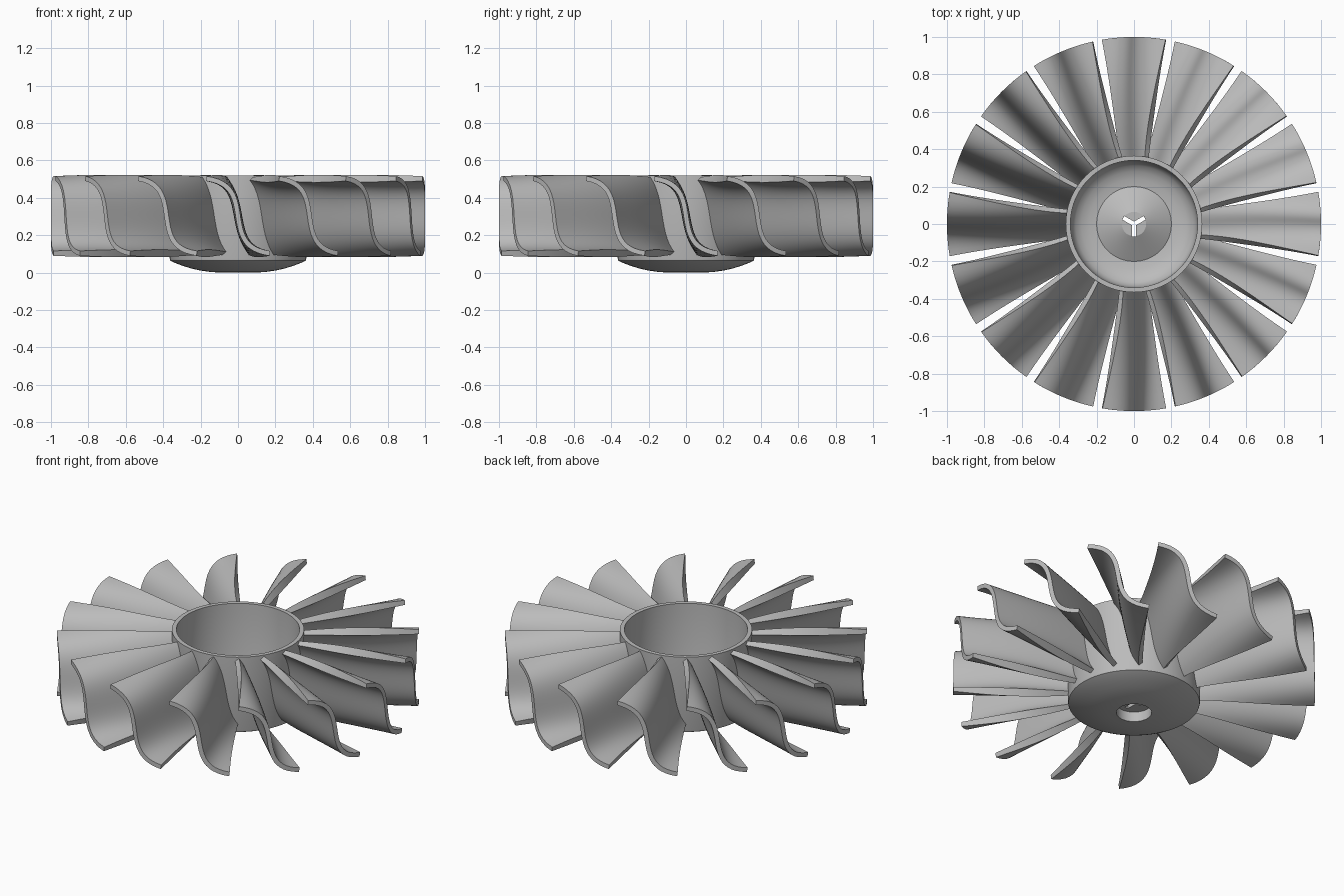
import bpy, bmesh, math
from math import sin, cos, pi

if "Cube" in bpy.data.objects:
    bpy.data.objects.remove(bpy.data.objects["Cube"])

BLADES = 16
SEGMENTS = 96

grey = bpy.data.materials.new("metal grey")
grey.diffuse_color = (0.5, 0.5, 0.5, 1)
grey.use_nodes = True
grey.node_tree.nodes["Principled BSDF"].inputs["Base Color"].default_value = grey.diffuse_color


def make_object(name, bm):
    bmesh.ops.recalc_face_normals(bm, faces=bm.faces)
    mesh = bpy.data.meshes.new(name)
    bm.to_mesh(mesh)
    bm.free()
    mesh.materials.append(grey)
    obj = bpy.data.objects.new(name, mesh)
    bpy.context.collection.objects.link(obj)
    return obj


def activate(obj):
    bpy.ops.object.select_all(action='DESELECT')
    obj.select_set(True)
    bpy.context.view_layer.objects.active = obj


def smooth(obj):
    activate(obj)
    bpy.ops.object.shade_smooth_by_angle(angle=math.radians(30))


def lathe(name, profile):
    """Spin a closed (radius, height) profile whose ends lie on the axis."""
    bm = bmesh.new()
    rings = []
    for r, z in profile:
        if r == 0:
            rings.append([bm.verts.new((0, 0, z))] * SEGMENTS)
        else:
            rings.append([bm.verts.new((r * cos(2 * pi * i / SEGMENTS),
                                        r * sin(2 * pi * i / SEGMENTS), z))
                          for i in range(SEGMENTS)])
    for a, b in zip(rings, rings[1:]):
        for i in range(SEGMENTS):
            j = (i + 1) % SEGMENTS
            quad = list(dict.fromkeys((a[i], a[j], b[j], b[i])))
            bm.faces.new(quad)
    return make_object(name, bm)


# Hub: cup with domed underside, shallow bore below and conical boss inside
hub = lathe("hub", [
    (0, 0.06), (0.097, 0.06), (0.097, 0.0), (0.15, 0.004), (0.2, 0.011),
    (0.25, 0.022), (0.3, 0.038), (0.34, 0.053), (0.362, 0.064),
    (0.365, 0.075), (0.365, 0.52), (0.34, 0.52), (0.338, 0.16),
    (0.33, 0.125), (0.312, 0.1), (0.28, 0.08), (0.24, 0.067), (0.2, 0.062),
    (0.065, 0.14), (0, 0.14)])

# Three-armed slot through the boss
bm = bmesh.new()
outline = []
arm, half = 0.066, 0.011
for k in range(3):
    a = -pi / 2 + k * 2 * pi / 3
    for side in (-half, half):
        outline.append((arm * cos(a) - side * sin(a),
                        arm * sin(a) + side * cos(a)))
    notch = half / sin(pi / 3)
    outline.append((notch * cos(a + pi / 3), notch * sin(a + pi / 3)))
base = bm.faces.new([bm.verts.new((x, y, -0.1)) for x, y in outline])
top = bmesh.ops.extrude_face_region(bm, geom=[base])["geom"]
bmesh.ops.translate(bm, vec=(0, 0, 0.5),
                    verts=[v for v in top if isinstance(v, bmesh.types.BMVert)])
slot = make_object("slot_cutter", bm)
slot.hide_render = True
cut = hub.modifiers.new("slot", 'BOOLEAN')
cut.operation = 'DIFFERENCE'
cut.solver = 'EXACT'
cut.object = slot
activate(hub)
bpy.ops.object.modifier_apply(modifier="slot")
bpy.data.objects.remove(slot)
smooth(hub)


def blade_section(u, steps=24):
    """Closed S-shaped outline (sideways, height) at u = 0 root .. 1 tip."""
    width = 0.068 + 0.102 * u ** 1.3
    bend = 0.75 + 0.6 * u
    lin = 0.55 - 0.3 * u
    thick = 0.026 + 0.018 * sin(pi * u)
    front, back = [], []
    for i in range(steps + 1):
        p = -1 + 2 * i / steps
        x = width * (lin * p + (1 - lin) * p ** 3)
        z = 0.303 - 0.2 * sin(bend * p) / sin(bend)
        dx = width * (lin + 3 * (1 - lin) * p * p)
        dz = -0.2 * bend * cos(bend * p) / sin(bend)
        n = thick / 2 / math.hypot(dx, dz)
        front.append((x - dz * n, z + dx * n))
        back.append((x + dz * n, z - dx * n))
    return front + back[::-1]


# Blade: S sections wrapped on cylinders of growing radius
bm = bmesh.new()
rows = []
for k in range(17):
    u = k / 16
    r = 0.352 + 0.648 * u
    row = []
    for x, z in blade_section(u):
        row.append(bm.verts.new((math.sqrt(r * r - x * x), x, z)))
    rows.append(row)
count = len(rows[0])
for a, b in zip(rows, rows[1:]):
    for i in range(count):
        j = (i + 1) % count
        bm.faces.new((a[i], a[j], b[j], b[i]))
for row in (rows[0], rows[-1]):
    for i in range(count // 2 - 1):
        bm.faces.new((row[i], row[i + 1], row[count - 2 - i], row[count - 1 - i]))
blade = make_object("blade", bm)
smooth(blade)

# Repeat the blade around the hub
for k in range(1, BLADES):
    copy = bpy.data.objects.new("blade_%02d" % k, blade.data)
    copy.rotation_euler.z = 2 * pi * k / BLADES
    bpy.context.collection.objects.link(copy)
